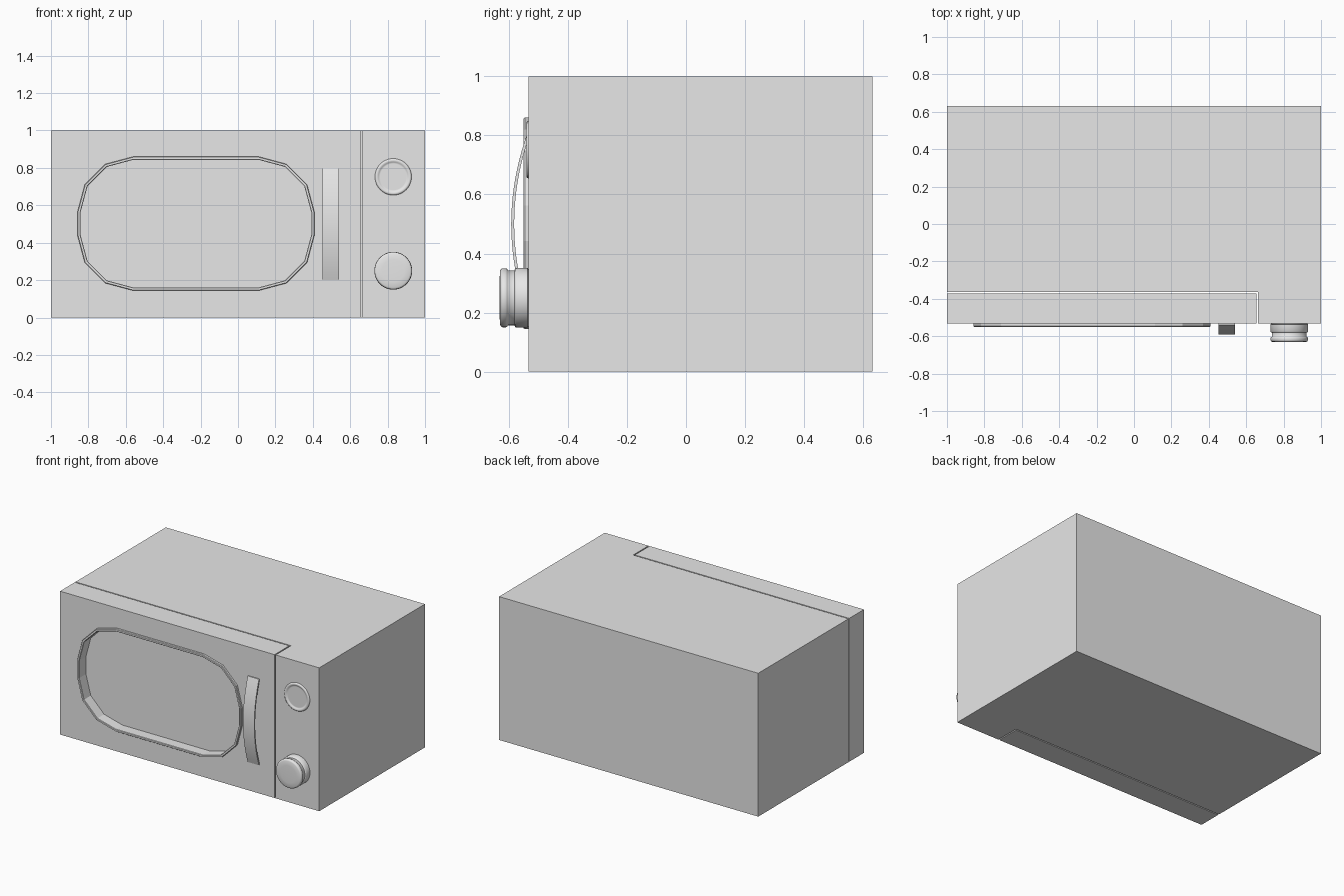
import bpy, bmesh, math

cube = bpy.data.objects.get("Cube")
if cube:
    bpy.data.objects.remove(cube, do_unlink=True)

grey = bpy.data.materials.new("light_grey")
grey.use_nodes = True
grey.diffuse_color = (0.8, 0.8, 0.8, 1)
grey.node_tree.nodes["Principled BSDF"].inputs["Base Color"].default_value = (0.8, 0.8, 0.8, 1)

FRONT, BACK = -0.533, 0.632


def finish(name, bm, smooth=None):
    """Turn a bmesh into a named object, optionally smooth below an angle."""
    bmesh.ops.recalc_face_normals(bm, faces=bm.faces)
    mesh = bpy.data.meshes.new(name)
    bm.to_mesh(mesh)
    bm.free()
    mesh.materials.append(grey)
    ob = bpy.data.objects.new(name, mesh)
    bpy.context.collection.objects.link(ob)
    bpy.ops.object.select_all(action='DESELECT')
    ob.select_set(True)
    bpy.context.view_layer.objects.active = ob
    if smooth:
        bpy.ops.object.shade_smooth_by_angle(angle=math.radians(smooth))
    return ob


def loft(name, rings, cap_start=False, cap_end=False, smooth=None):
    """Bridge closed rings of equal length."""
    bm = bmesh.new()
    loops = [[bm.verts.new(p) for p in ring] for ring in rings]
    n = len(loops[0])
    for a, b in zip(loops, loops[1:]):
        for i in range(n):
            j = (i + 1) % n
            bm.faces.new((a[i], a[j], b[j], b[i]))
    if cap_start:
        bm.faces.new(loops[0])
    if cap_end:
        bm.faces.new(loops[-1])
    return finish(name, bm, smooth)


def prism(name, outline):
    """Vertical prism of unit height over an xy outline."""
    return loft(name, [[(x, y, z) for x, y in outline] for z in (0, 1)], True, True)


def turned(name, x, z, profile, sides=48):
    """Round part about a front-to-back axis; profile holds (radius, y)."""
    angles = [math.tau * i / sides for i in range(sides)]
    rings = [[(x + r * math.cos(a), y, z + r * math.sin(a)) for a in angles]
             for r, y in profile]
    return loft(name, rings, True, True, smooth=60)


def window_ring(inset, y):
    """Rounded rectangle with three flat segments per corner."""
    radius = 0.298 - inset
    pts = []
    for q, (sx, sz) in enumerate([(1, 1), (-1, 1), (-1, -1), (1, -1)]):
        for k in range(4):
            a = math.radians(90 * q + 30 * k)
            pts.append((-0.225 + sx * 0.336 + radius * math.cos(a), y,
                        0.502 + sz * 0.06 + radius * math.sin(a)))
    return pts


# Body with a step at the front for the door
prism("body", [(-1, BACK), (-1, -0.363), (0.663, -0.363), (0.663, FRONT), (1, FRONT), (1, BACK)])

# Door with a pocket cut for the window
door = prism("door", [(-1, -0.371), (-1, FRONT), (0.655, FRONT), (0.655, -0.371)])
cutter = loft("window_cutter", [window_ring(0.008, -0.6), window_ring(0.008, -0.468)], True, True)
cutter.hide_render = True
pocket = door.modifiers.new("window_pocket", 'BOOLEAN')
pocket.operation = 'DIFFERENCE'
pocket.solver = 'EXACT'
pocket.object = cutter
bpy.context.view_layer.objects.active = door
bpy.ops.object.modifier_apply(modifier=pocket.name)
bpy.data.objects.remove(cutter, do_unlink=True)

# Raised window frame lining the pocket, and the recessed pane
frame = [(0, FRONT), (0, -0.546), (0.003, -0.55), (0.014, -0.55), (0.017, -0.547), (0.017, -0.47)]
loft("window_frame", [window_ring(i, y) for i, y in frame])
loft("window_pane", [window_ring(0.01, -0.468), window_ring(0.01, -0.474)], True, True)

# Bowed strap handle
steps = 20
rings = []
for i in range(steps + 1):
    t = 2 * i / steps - 1
    y = -0.592 + 0.052 * t * t
    z = 0.5 + 0.3 * t
    rings.append([(0.453, y, z), (0.54, y, z), (0.54, y + 0.01, z), (0.453, y + 0.01, z)])
loft("door_handle", rings, True, True, smooth=30)

# Lower knob with a groove and a softly domed cap
turned("control_knob", 0.83, 0.25, [
    (0.095, FRONT), (0.101, -0.536), (0.101, -0.575), (0.098, -0.579), (0.093, -0.581),
    (0.093, -0.603), (0.098, -0.606), (0.1, -0.61), (0.1, -0.621), (0.097, -0.627),
    (0.09, -0.63), (0.06, -0.6315), (0.02, -0.632)])

# Upper dial: low rounded rim around a flat centre
turned("upper_dial", 0.83, 0.752, [
    (0.098, FRONT), (0.096, -0.538), (0.091, -0.541), (0.085, -0.541),
    (0.079, -0.538), (0.075, -0.535), (0.07, -0.535)])
